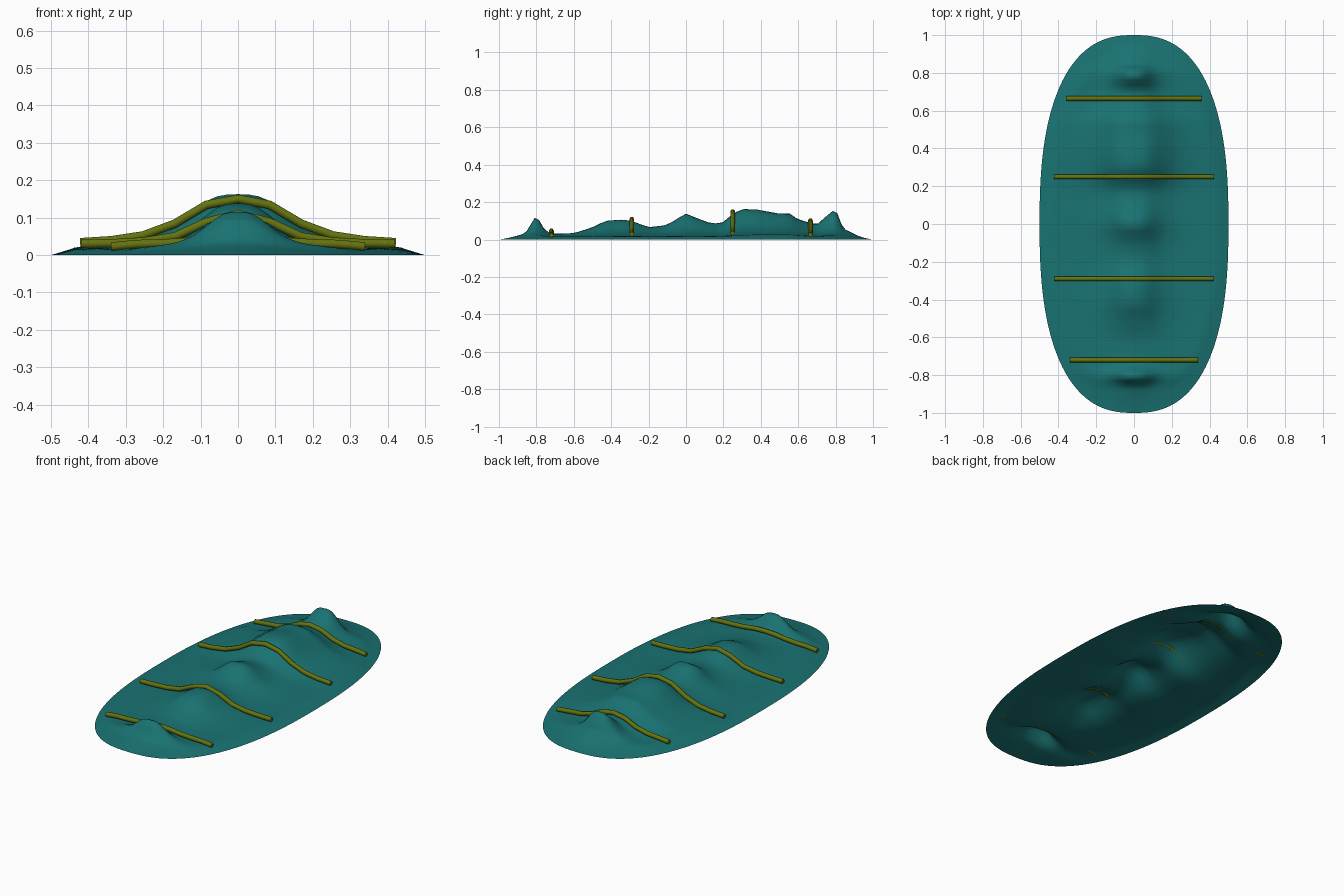
import bpy, math

if "Cube" in bpy.data.objects:
    bpy.data.objects.remove(bpy.data.objects["Cube"])

# Ridge of the covered shape: y, height on the centre line, half width
RIDGE = [(-1, 0, .1), (-.95, .012, .1), (-.86, .032, .1), (-.8, .13, .1),
         (-.75, .042, .11), (-.7, .03, .12), (-.6, .034, .12), (-.5, .065, .12),
         (-.43, .1, .12), (-.33, .107, .12), (-.28, .095, .12), (-.2, .066, .12),
         (-.1, .077, .12), (-.05, .11, .12), (0, .138, .12), (.07, .11, .13),
         (.14, .084, .14), (.2, .092, .15), (.25, .138, .16), (.3, .163, .16),
         (.38, .16, .17), (.5, .138, .18), (.55, .142, .17), (.6, .107, .15),
         (.7, .08, .11), (.75, .125, .1), (.8, .165, .09), (.84, .058, .1),
         (.9, .032, .1), (.95, .015, .1), (1, 0, .1)]
P = 2.5  # roundness of the outline


def material(name, color):
    m = bpy.data.materials.new(name)
    m.diffuse_color = color
    m.use_nodes = True
    m.node_tree.nodes["Principled BSDF"].inputs["Base Color"].default_value = m.diffuse_color
    return m


def half_width(y):
    return .5 * max(0, 1 - abs(y) ** P) ** (1 / P)


def ridge(y):
    for (y0, h0, w0), (y1, h1, w1) in zip(RIDGE, RIDGE[1:]):
        if y <= y1:
            t = (y - y0) / (y1 - y0)
            return h0 + t * (h1 - h0), w0 + t * (w1 - w0)
    return 0, .1


def sheet_z(x, y):
    r = (abs(2 * x) ** P + abs(y) ** P) ** (1 / P)
    r0 = abs(y)
    base = .016 * min(1, max(0, 1 - r) / .12)
    base0 = .016 * min(1, (1 - r0) / .12)
    h, w = ridge(y)
    fade = min(1, max(0, 1 - r) / .12)
    return base + max(0, h - base0) * fade / (1 + (abs(x) / w) ** 3)


teal = material("teal_cloth", (.01, .17, .17, 1))
olive = material("olive_strap", (.13, .17, .005, 1))

# Draped cover: one open sheet
ROWS, COLS = 80, 36
verts, faces = [(0, -1, 0)], []
for i in range(1, ROWS):
    y = math.sin(math.pi * (i / ROWS - .5))
    for j in range(COLS + 1):
        x = half_width(y) * (2 * j / COLS - 1)
        verts.append((x, y, sheet_z(x, y)))
verts.append((0, 1, 0))
n, last = COLS + 1, len(verts) - 1
for j in range(COLS):
    faces.append((0, 2 + j, 1 + j))
    top = 1 + (ROWS - 2) * n + j
    faces.append((top, top + 1, last))
    for i in range(ROWS - 2):
        a = 1 + i * n + j
        faces.append((a, a + 1, a + n + 1, a + n))
mesh = bpy.data.meshes.new("draped_cover")
mesh.from_pydata(verts, [], faces)
mesh.shade_smooth()
mesh.materials.append(teal)
cover = bpy.data.objects.new("draped_cover", mesh)
bpy.context.collection.objects.link(cover)

# Straps following the cover
for k, y in enumerate((-.72, -.29, .25, .665)):
    curve = bpy.data.curves.new(f"strap_{k + 1}", 'CURVE')
    curve.dimensions = '3D'
    curve.bevel_depth = .013
    curve.bevel_resolution = 1
    curve.use_fill_caps = True
    line = curve.splines.new('POLY')
    line.points.add(10)
    for j, p in enumerate(line.points):
        x = half_width(y) * .855 * (j / 5 - 1)
        p.co = (x, y, sheet_z(x, y) + .012, 1)
    curve.materials.append(olive)
    bpy.context.collection.objects.link(bpy.data.objects.new(f"strap_{k + 1}", curve))
